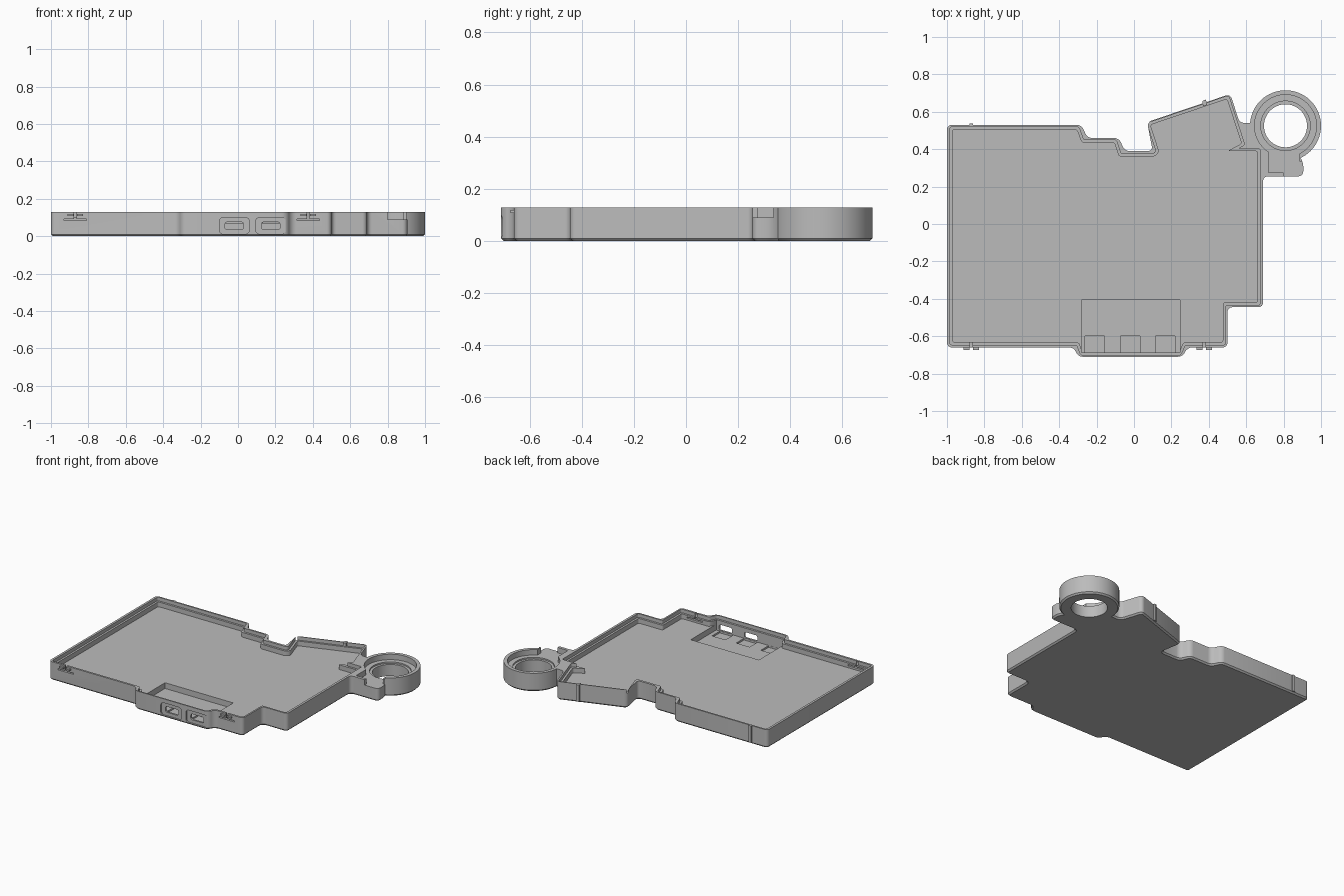
import bpy, bmesh, math
from mathutils import Vector

cube = bpy.data.objects.get("Cube")
if cube:
    bpy.data.objects.remove(cube, do_unlink=True)

TOP = 0.128      # rim height
FLOOR = 0.07     # tray floor height
RING = (0.81, 0.525)

grey = bpy.data.materials.new("matte_grey")
grey.use_nodes = True
grey.diffuse_color = (0.5, 0.5, 0.5, 1)
grey.node_tree.nodes["Principled BSDF"].inputs["Base Color"].default_value = (0.5, 0.5, 0.5, 1)


def prism(name, pts, z0, z1, rounding=0, chamfer=0):
    """Extrude an outline, with rounded corners and a chamfered bottom."""
    bm = bmesh.new()
    bm.faces.new([bm.verts.new((x, y, z0)) for x, y in pts])
    if rounding:
        bmesh.ops.bevel(bm, geom=bm.verts[:], offset=rounding, segments=4,
                        profile=0.5, affect='VERTICES', clamp_overlap=True)
    base = bm.faces[:]
    res = bmesh.ops.extrude_face_region(bm, geom=base, use_keep_orig=True)
    bmesh.ops.translate(bm, vec=(0, 0, z1 - z0),
                        verts=[g for g in res["geom"] if isinstance(g, bmesh.types.BMVert)])
    bmesh.ops.recalc_face_normals(bm, faces=bm.faces[:])
    if chamfer:
        rim = [e for e in bm.edges if all(abs(v.co.z - z0) < 1e-5 for v in e.verts)]
        bmesh.ops.bevel(bm, geom=rim, offset=chamfer, segments=1, affect='EDGES')
        bmesh.ops.recalc_face_normals(bm, faces=bm.faces[:])
    mesh = bpy.data.meshes.new(name)
    bm.to_mesh(mesh)
    bm.free()
    mesh.materials.append(grey)
    ob = bpy.data.objects.new(name, mesh)
    bpy.context.collection.objects.link(ob)
    return ob


def rect(x0, x1, y0, y1):
    return [(x0, y0), (x1, y0), (x1, y1), (x0, y1)]


def circle(r, n=64):
    return [(RING[0] + r * math.cos(math.tau * i / n),
             RING[1] + r * math.sin(math.tau * i / n)) for i in range(n)]


def grow(pts, d):
    """Offset a counter-clockwise outline outwards."""
    out = []
    for i, p in enumerate(pts):
        p = Vector(p)
        a = (p - Vector(pts[i - 1])).normalized()
        b = (Vector(pts[(i + 1) % len(pts)]) - p).normalized()
        na, nb = Vector((a.y, -a.x)), Vector((b.y, -b.x))
        out.append(tuple(p + (na + nb) * d / (1 + na.dot(nb))))
    return out


def combine(target, other, operation):
    mod = target.modifiers.new("join", 'BOOLEAN')
    mod.operation, mod.object, mod.solver = operation, other, 'EXACT'
    bpy.ops.object.select_all(action='DESELECT')
    bpy.context.view_layer.objects.active = target
    target.select_set(True)
    bpy.ops.object.modifier_apply(modifier=mod.name)
    bpy.data.objects.remove(other, do_unlink=True)


def cut(pts, z0, z1=TOP + 0.05, rounding=0):
    combine(case, prism("cutter", pts, z0, z1, rounding), 'DIFFERENCE')


def cut_port(x, half_w, z0, z1, y0, y1, r):
    """Cut a rounded opening into the front wall."""
    ob = prism("cutter", rect(x - half_w, x + half_w, z0, z1), -y1, -y0, r)
    for v in ob.data.vertices:
        v.co = (v.co.x, -v.co.z, v.co.y)
    ob.data.flip_normals()
    bm = bmesh.new()
    bm.from_mesh(ob.data)
    bmesh.ops.recalc_face_normals(bm, faces=bm.faces[:])
    bm.to_mesh(ob.data)
    bm.free()
    combine(case, ob, 'DIFFERENCE')


# Outer case with the side tab, and the round boss
outer = [(-1, -.66), (-.32, -.66), (-.3, -.71), (.26, -.71), (.285, -.66), (.5, -.66),
         (.5, -.445), (.69, -.445), (.69, .255), (.905, .255), (.905, .335), (.81, .45),
         (.7, .54), (.565, .54), (.515, .695), (.07, .545), (.1, .39), (-.05, .39),
         (-.08, .46), (-.25, .46), (-.28, .53), (-1, .53)]
case = prism("tray_case", outer, 0, TOP, 0.025, 0.01)
combine(case, prism("boss", circle(0.19), 0, TOP, 0, 0.01), 'UNION')

# Tray pocket with a stepped rim
inner = [(-.97, -.632), (-.295, -.632), (-.275, -.687), (.24, -.687), (.265, -.632),
         (.475, -.632), (.475, -.42), (.66, -.42), (.66, .39), (.5, .39), (.575, .43),
         (.497, .668), (.088, .53), (.135, .385), (.11, .36), (-.08, .36), (-.105, .435),
         (-.28, .435), (-.305, .505), (-.97, .505)]
cut(inner, FLOOR, rounding=0.012)
cut(grow(inner, 0.014), TOP - 0.025, rounding=0.012)

# Connector well with three shallow sockets
cut(rect(-.28, .247, -.687, -.405), 0.03)
for x in (-.21, -.02, .167):
    cut(rect(x - .052, x + .052, -.686, -.6), 0.018)

# Two front ports with rounded recesses
for x in (-.02, .175):
    cut_port(x, .08, .012, .1, -.8, -.7, .02)
    cut_port(x, .05, .035, .075, -.8, -.66, .012)

# Seat, hole and cable channel in the boss
cut(circle(0.166), 0.09)
cut(circle(0.132), 0.08)
cut(circle(0.115), -0.05)
cut(rect(.72, .885, .275, .43), 0.09)
cut(rect(.8, .95, .2, .335), 0.09)

# Snap slits in the front wall
for x in (-.87, .375):
    cut(rect(x - .06, x + .06, -.69, -.6), .084, .092)
    cut(rect(x - .006, x + .006, -.69, -.6), .088)

bpy.ops.object.select_all(action='DESELECT')
bpy.context.view_layer.objects.active = case
case.select_set(True)
bpy.ops.object.shade_smooth_by_angle(angle=math.radians(30))

# Snap tabs on the front wall
for side, x in (("right", -.87), ("left", .375)):
    for part, s in (("outer", -1), ("inner", 1)):
        c = x + s * .025
        prism(f"front_snap_{side}_{part}", rect(c - .016, c + .016, -.674, -.65), .108, .118)

# Alignment ribs on the back wall
prism("back_rib_right", rect(-.88, -.86, .52, .538), .01, TOP)
prism("back_rib_left", [(.37, .63), (.39, .637), (.385, .665), (.365, .658)], .01, TOP)
